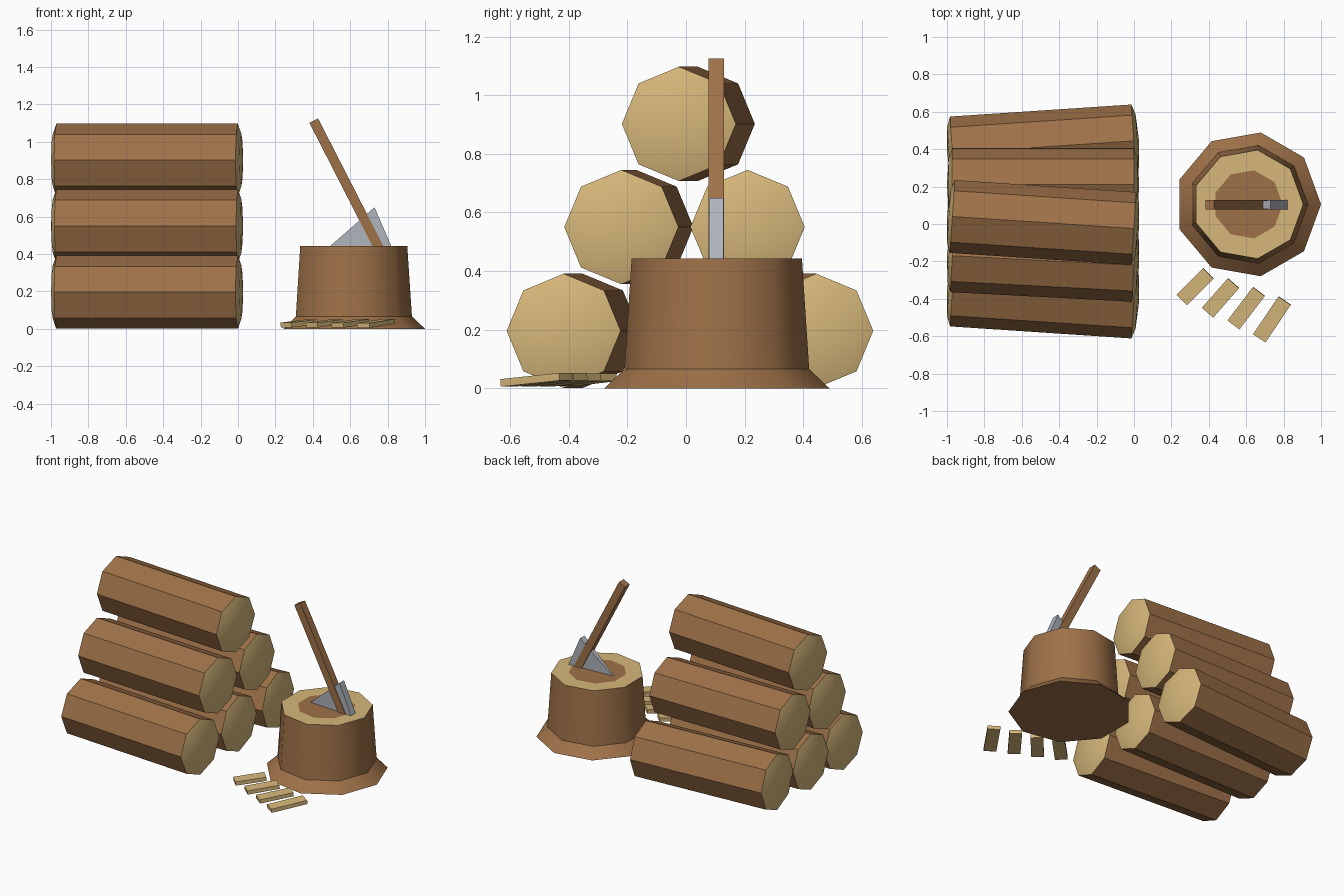
import bpy, bmesh, math
from mathutils import Matrix, Vector

if "Cube" in bpy.data.objects:
    bpy.data.objects.remove(bpy.data.objects["Cube"])


def material(name, rgb):
    m = bpy.data.materials.new(name)
    lin = [((c / 255 + 0.055) / 1.055) ** 2.4 for c in rgb]
    m.diffuse_color = (*lin, 1)
    m.use_nodes = True
    m.node_tree.nodes["Principled BSDF"].inputs["Base Color"].default_value = m.diffuse_color
    return m


BARK = material("bark brown", (158, 113, 72))
WOOD = material("cut wood", (214, 183, 122))
STEEL = material("steel grey", (176, 181, 190))


def finish(name, bm, mats, matrix=Matrix(), angle=None):
    bmesh.ops.recalc_face_normals(bm, faces=bm.faces)
    me = bpy.data.meshes.new(name)
    bm.to_mesh(me)
    bm.free()
    for m in mats:
        me.materials.append(m)
    if angle:
        me.shade_smooth()
        me.set_sharp_from_angle(angle=angle)
    ob = bpy.data.objects.new(name, me)
    ob.matrix_world = matrix
    bpy.context.collection.objects.link(ob)
    return ob


def lathe(name, profile, seg_mats, sides, matrix):
    """Turn (radius, height) points about z; one material index per segment."""
    bm = bmesh.new()
    rings = []
    for r, h in profile:
        n = sides if r > 0 else 1
        rings.append([bm.verts.new((r * math.cos(2 * math.pi * i / sides),
                                    r * math.sin(2 * math.pi * i / sides), h))
                      for i in range(n)])
    for a, b, mi in zip(rings, rings[1:], seg_mats):
        for i in range(sides):
            j = (i + 1) % sides
            quad = [a[i % len(a)], a[j % len(a)], b[j % len(b)], b[i % len(b)]]
            bm.faces.new(list(dict.fromkeys(quad))).material_index = mi
    return finish(name, bm, [BARK, WOOD], matrix, 0.705)


def box(name, size, matrix, mat):
    bm = bmesh.new()
    bmesh.ops.create_cube(bm, size=1, matrix=Matrix.Diagonal((*size, 1)))
    return finish(name, bm, [mat], matrix)


# Stacked logs with slightly domed cut ends: centre y, z and yaw
R, H = 0.195, 0.486
half = [(0, H + 0.028), (R * 0.72, H + 0.019), (R, H)]
log_profile = [(r, -h) for r, h in half] + half[::-1]
logs = [(-0.385, 0.196, -3.8), (0.01, 0.196, 0), (0.412, 0.196, 3.8),
        (-0.195, 0.55, -3.0), (0.21, 0.55, 0), (0.008, 0.902, -3.8)]
for k, (y, z, yaw) in enumerate(logs):
    mtx = (Matrix.Translation((-0.486, y, z)) @ Matrix.Rotation(math.radians(yaw), 4, 'Z')
           @ Matrix.Rotation(math.pi / 2, 4, 'Y'))
    lathe(f"log_{k + 1}", log_profile, [1, 1, 0, 1, 1], 8, mtx)

# Chopping stump with flared foot and dark heartwood
lathe("stump", [(0, 0), (0.39, 0), (0.32, 0.066), (0.295, 0.443), (0.185, 0.443), (0, 0.443)],
      [0, 0, 0, 1, 0], 9, Matrix.Translation((0.61, 0.105, 0)))

# Axe handle, leaning left out of the stump
a, b = Vector((0.775, 0.103, 0.39)), Vector((0.405, 0.103, 1.113))
d = b - a
box("axe_handle", (0.052, 0.052, d.length),
    Matrix.Translation((a + b) / 2) @ Matrix.Rotation(math.atan2(d.x, d.z), 4, 'Y'), BARK)

# Axe head: wedge, thick at the poll and thin at the cutting edge
bm = bmesh.new()
outline = [(0.49, 0.44, 0.005), (0.73, 0.65, 0.025), (0.825, 0.43, 0.025), (0.56, 0.36, 0.005)]
sides = [[bm.verts.new((x, 0.103 + s * w, z)) for x, z, w in outline] for s in (-1, 1)]
for s in sides:
    bm.faces.new((s[0], s[1], s[2]))
    bm.faces.new((s[0], s[2], s[3]))
for i in range(4):
    j = (i + 1) % 4
    bm.faces.new((sides[0][i], sides[0][j], sides[1][j], sides[1][i]))
finish("axe_head", bm, [STEEL])

# Split chips in front of the stump: centre x, y, yaw, length
chips = [(0.327, -0.335, 45, 0.20), (0.463, -0.395, 48.6, 0.21),
         (0.60, -0.45, 52.7, 0.225), (0.738, -0.51, 56, 0.243)]
for k, (x, y, yaw, length) in enumerate(chips):
    mtx = (Matrix.Translation((x, y, 0.029)) @ Matrix.Rotation(math.radians(yaw), 4, 'Z')
           @ Matrix.Rotation(math.radians(-5), 4, 'Y'))
    box(f"wood_chip_{k + 1}", (length, 0.08, 0.026), mtx, WOOD)
